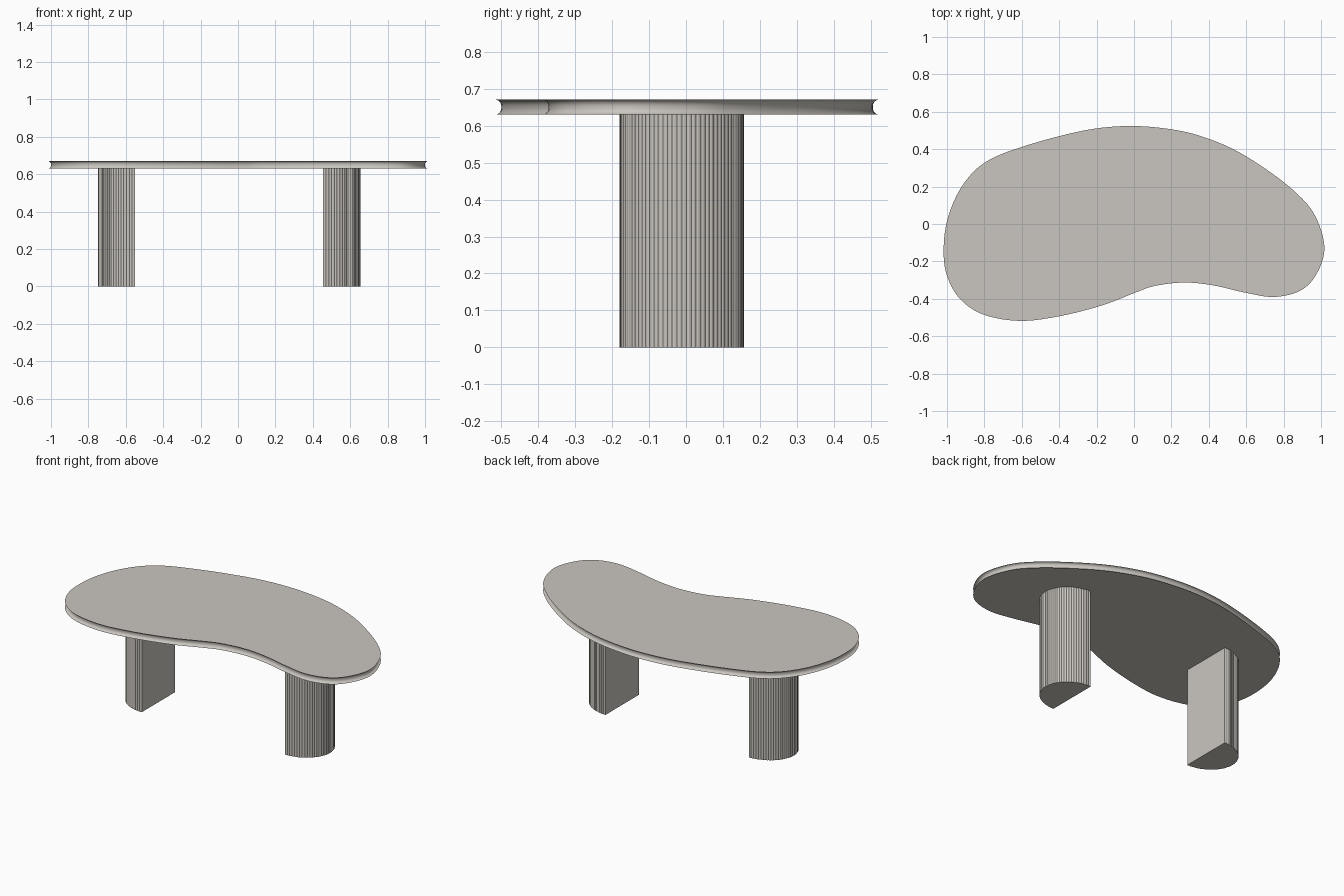
import bpy, bmesh, math
from mathutils import Vector

if "Cube" in bpy.data.objects:
    bpy.data.objects.remove(bpy.data.objects["Cube"])

stone = bpy.data.materials.new("warm grey stone")
stone.diffuse_color = (0.59, 0.56, 0.52, 1)
stone.use_nodes = True
stone.node_tree.nodes["Principled BSDF"].inputs["Base Color"].default_value = stone.diffuse_color


def loft(name, rings, smooth):
    """Skin a stack of equal closed loops and cap both ends."""
    bm = bmesh.new()
    loops = [[bm.verts.new(p) for p in r] for r in rings]
    n = len(loops[0])
    for a, b in zip(loops, loops[1:]):
        for i in range(n):
            j = (i + 1) % n
            f = bm.faces.new((a[i], a[j], b[j], b[i]))
            f.smooth = smooth
    for cap in (bm.faces.new(loops[0][::-1]), bm.faces.new(loops[-1])):
        for e in cap.edges:
            e.smooth = False
    bmesh.ops.recalc_face_normals(bm, faces=bm.faces)
    me = bpy.data.meshes.new(name)
    bm.to_mesh(me)
    bm.free()
    me.materials.append(stone)
    ob = bpy.data.objects.new(name, me)
    bpy.context.collection.objects.link(ob)
    return ob


def closed_spline(pts, steps):
    """Catmull-Rom curve through a closed list of points."""
    out, n = [], len(pts)
    for i in range(n):
        a, b, c, d = (Vector(pts[(i + k) % n]) for k in (-1, 0, 1, 2))
        for s in range(steps):
            t = s / steps
            out.append(0.5 * (2 * b + (c - a) * t + (2 * a - 5 * b + 4 * c - d) * t * t
                              + (3 * b - a - 3 * c + d) * t ** 3))
    return out


# Kidney-shaped table top outline, counter-clockwise
outline = closed_spline([
    (0, .506), (.2, .488), (.36, .45), (.53, .38), (.7, .275), (.85, .158),
    (.95, .04), (1, -.12), (.965, -.25), (.885, -.338), (.75, -.372),
    (.6, -.35), (.43, -.311), (.27, -.295), (.11, -.313), (0, -.35),
    (-.17, -.416), (-.4, -.475), (-.61, -.5), (-.8, -.467), (-.92, -.385),
    (-.983, -.27), (-1, -.15), (-.985, 0), (-.932, .145), (-.85, .262),
    (-.75, .335), (-.6, .393), (-.4, .451), (-.2, .493)], 6)
n = len(outline)
normals = []
for i in range(n):
    t = (outline[(i + 1) % n] - outline[i - 1]).normalized()
    normals.append(Vector((t.y, -t.x)))

# Rounded rim: quarter rounds below and above
Z0, Z1, R, STEPS = 0.63, 0.671, 0.018, 6
profile = []
for k in range(STEPS + 1):
    a = math.pi / 2 * k / STEPS
    profile.append((R * (1 - math.sin(a)), Z0 + R * (1 - math.cos(a))))
profile += [(i, Z0 + Z1 - z) for i, z in reversed(profile)]
loft("table_top", [[(p.x - q.x * i, p.y - q.y * i, z) for p, q in zip(outline, normals)]
                   for i, z in profile], True)


# Half-round legs with fine reeding on the curved outer side
def leg(name, flat_x, side):
    ribs, depth, half, cy = 40, 0.2, 0.169, -0.0115
    pts = []
    for k in range(ribs * 4 + 1):
        a = -math.pi / 2 + math.pi * k / (ribs * 4)
        groove = 0.0025 * (1 - abs(math.sin(math.pi * k / 4)))
        pts.append((flat_x + side * (depth - groove) * math.cos(a),
                    cy + (half - groove) * math.sin(a)))
    loft(name, [[(x, y, z) for x, y in pts] for z in (0, Z0 + 0.002)], False)


leg("left_leg", -0.55, -1)
leg("right_leg", 0.455, 1)
